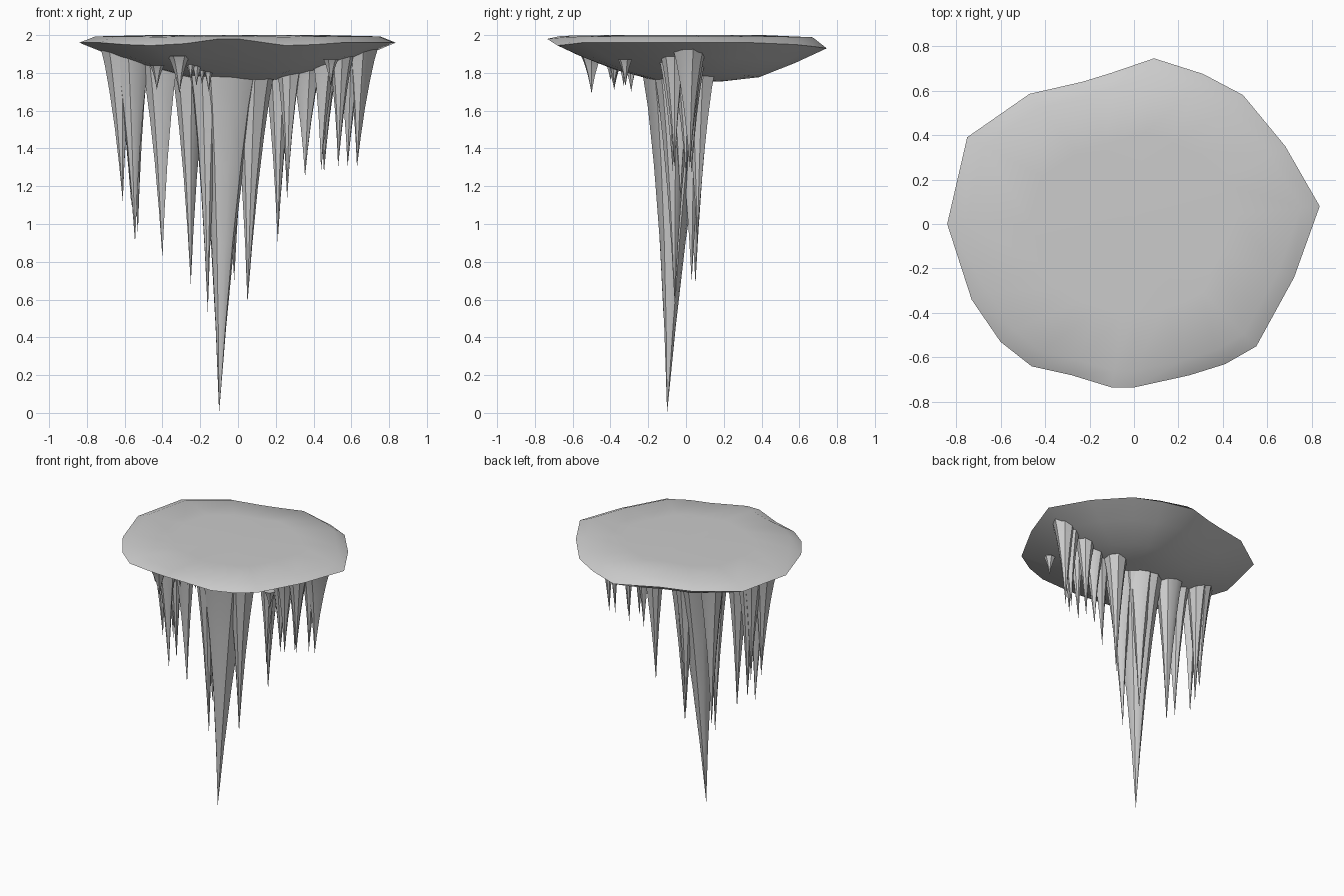
import bpy, bmesh, math, random
from mathutils import Vector

if "Cube" in bpy.data.objects:
    bpy.data.objects.remove(bpy.data.objects["Cube"])
random.seed(4)


def make_object(name, bm):
    bmesh.ops.recalc_face_normals(bm, faces=bm.faces)
    me = bpy.data.meshes.new(name)
    bm.to_mesh(me)
    bm.free()
    ob = bpy.data.objects.new(name, me)
    bpy.context.collection.objects.link(ob)
    bpy.ops.object.select_all(action='DESELECT')
    ob.select_set(True)
    bpy.context.view_layer.objects.active = ob
    bpy.ops.object.shade_smooth_by_angle(angle=math.radians(35))
    return ob


def skin(bm, rings):
    for a, b in zip(rings, rings[1:]):
        n = len(a)
        for i in range(n):
            bm.faces.new((a[i], a[(i + 1) % n], b[(i + 1) % n], b[i]))


def fan(bm, ring, point):
    v = bm.verts.new(point)
    for i in range(len(ring)):
        bm.faces.new((ring[i], ring[(i + 1) % len(ring)], v))


# Ice cap: irregular rim outline (x, y, z)
rim = [(-.84, 0, 1.96), (-.75, .39, 1.96), (-.47, .585, 1.96), (-.23, .64, 1.95),
       (-.1, .68, 1.94), (.09, .745, 1.93), (.31, .675, 1.94), (.49, .58, 1.95),
       (.68, .35, 1.96), (.835, .08, 1.96), (.72, -.24, 1.96), (.55, -.55, 1.96),
       (.41, -.63, 1.95), (.25, -.68, 1.945), (0, -.735, 1.98), (-.1, -.735, 1.98),
       (-.28, -.68, 1.955), (-.46, -.64, 1.945), (-.6, -.53, 1.95), (-.73, -.34, 1.96)]
bm = bmesh.new()
# each level: scale of outline, height, share of rim waviness, extra sag towards the back
levels = [(.55, 2.0, 0, 0), (.9, 1.993, .15, 0), (1, 1.96, 1, 0), (.78, 1.885, .5, .015),
          (.52, 1.815, .2, .03), (.25, 1.765, 0, .01)]
rings = []
for s, z, k, sag in levels:
    rings.append([bm.verts.new((x * s, y * s, z + k * (rz - 1.96) - sag * max(0, y) / .7))
                  for x, y, rz in rim])
skin(bm, rings)
fan(bm, rings[0], (0, 0, 2.0))
fan(bm, rings[-1], (.05, 0, 1.755))
make_object("ice_cap", bm)


def icicle(name, tip, top, r, sides=8):
    """Concave tapering spike from top down to tip, slightly faceted."""
    bm = bmesh.new()
    tip, top = Vector(tip), Vector(top)
    wob = [random.uniform(.88, 1.1) for _ in range(sides)]
    rot = random.uniform(0, 1)
    rings = []
    for t, f in ((0, 1), (.1, .82), (.27, .6), (.5, .36), (.75, .16)):
        c = top.lerp(tip, t)
        rings.append([bm.verts.new(c + Vector((math.cos(a), math.sin(a), 0)) * r * f * w)
                      for a, w in ((rot + math.tau * i / sides, wob[i]) for i in range(sides))])
    skin(bm, rings)
    fan(bm, rings[-1], tip)
    bm.faces.new(rings[0])
    make_object(name, bm)


# Central icicle
icicle("main_icicle", (-.10, -.10, 0), (-.065, -.035, 1.8), .19, 10)

# Row of icicles: tip x, tip y, tip z, top radius
row = [(-.61, -.03, 1.12, .09), (-.565, .03, 1.10, .07), (-.545, -.05, .90, .09),
       (-.53, .02, .95, .08), (-.40, -.04, .82, .10), (-.25, .05, .68, .10),
       (-.16, -.12, .53, .09), (-.02, .03, .70, .10), (.05, -.06, .58, .11),
       (.21, .06, .90, .09), (.26, -.03, 1.13, .07), (.355, 0, 1.25, .08),
       (.44, -.07, 1.28, .065), (.455, .03, 1.27, .075), (.53, -.06, 1.30, .065),
       (.58, .02, 1.30, .07), (.63, .02, 1.30, .085)]
for i, (x, y, z, r) in enumerate(row):
    tx = x * 1.03 + (.025 if 0 < x < .1 else 0)
    icicle(f"icicle_{i + 1}", (x, y, z), (tx, y * 1.1, 1.79 + .33 * tx * tx), r)

# Short icicles near the front: x, y, tip z, top z, radius
short = [(-.43, -.38, 1.71, 1.84, .04), (-.31, -.50, 1.69, 1.89, .06),
         (-.25, -.40, 1.76, 1.86, .03), (-.22, -.38, 1.73, 1.86, .035),
         (-.19, -.33, 1.73, 1.86, .035), (-.155, -.29, 1.70, 1.87, .05),
         (.49, -.32, 1.73, 1.87, .04)]
for i, (x, y, z, top, r) in enumerate(short):
    icicle(f"short_icicle_{i + 1}", (x, y, z), (x, y, top), r, 6)
